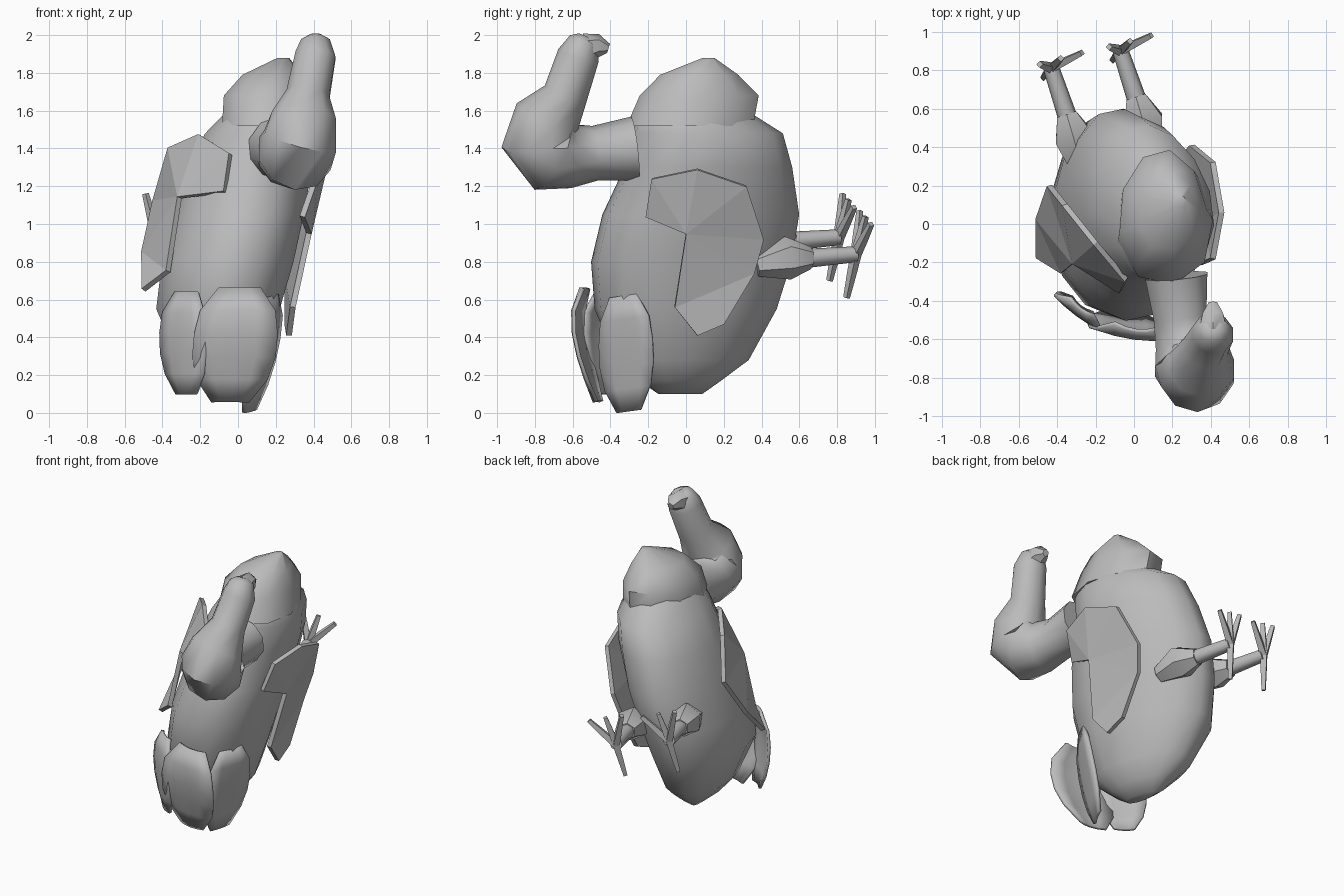
import bpy, bmesh, math
from mathutils import Vector

cube = bpy.data.objects.get("Cube")
if cube:
    bpy.data.objects.remove(cube)

grey = bpy.data.materials.new("plain_grey")
grey.use_nodes = True
grey.diffuse_color = (0.5, 0.5, 0.5, 1)
grey.node_tree.nodes["Principled BSDF"].inputs["Base Color"].default_value = (0.5, 0.5, 0.5, 1)


def finish(name, bm, smooth=True, thickness=0):
    bmesh.ops.recalc_face_normals(bm, faces=bm.faces)
    mesh = bpy.data.meshes.new(name)
    bm.to_mesh(mesh)
    bm.free()
    mesh.materials.append(grey)
    obj = bpy.data.objects.new(name, mesh)
    bpy.context.collection.objects.link(obj)
    if thickness:
        mod = obj.modifiers.new("thickness", "SOLIDIFY")
        mod.thickness = thickness
        mod.offset = 0
    if smooth:
        bpy.ops.object.select_all(action="DESELECT")
        obj.select_set(True)
        bpy.context.view_layer.objects.active = obj
        bpy.ops.object.shade_smooth_by_angle(angle=math.radians(50))
    return obj


def skin(bm, rings):
    """Join rings of points into a closed skin."""
    loops = [[bm.verts.new(p) for p in ring] for ring in rings]
    n = len(loops[0])
    for a, b in zip(loops, loops[1:]):
        for i in range(n):
            j = (i + 1) % n
            bm.faces.new((a[i], a[j], b[j], b[i]))
    bm.faces.new(loops[0])
    bm.faces.new(loops[-1])


def egg(name, slices, sides, turn):
    """Stack level oval slices (x, y, z, half width, half depth), wider at the front."""
    c, s = math.cos(turn), math.sin(turn)
    rings = []
    for x, y, z, rx, ry in slices:
        ring = []
        for k in range(sides):
            a = math.tau * k / sides
            u, v = rx * math.cos(a) * (1 - 0.12 * math.sin(a)), ry * math.sin(a)
            ring.append((x + u * c - v * s, y + u * s + v * c, z))
        rings.append(ring)
    bm = bmesh.new()
    skin(bm, rings)
    return finish(name, bm)


def tube(name, path, sides=8):
    """Sweep a round section along (point, radius) pairs."""
    pts = [Vector(p) for p, r in path]
    rings = []
    for i, (p, r) in enumerate(path):
        d = (pts[min(i + 1, len(pts) - 1)] - pts[max(i - 1, 0)]).normalized()
        u = d.cross(Vector((1, 0, 0))).normalized()
        w = d.cross(u)
        angles = [math.tau * k / sides for k in range(sides)]
        rings.append([pts[i] + r * (u * math.cos(a) + w * math.sin(a)) for a in angles])
    bm = bmesh.new()
    skin(bm, rings)
    return finish(name, bm)


def plate(name, points, thickness=0.03):
    bm = bmesh.new()
    bm.faces.new([bm.verts.new(p) for p in points])
    bm.normal_update()
    bmesh.ops.triangulate(bm, faces=bm.faces)
    return finish(name, bm, False, thickness)


def feather(name, base, tip, half, bulge):
    """Rounded tail feather, bowed outward."""
    base, tip, half, bulge = map(Vector, (base, tip, half, bulge))
    widths = (0.5, 0.9, 1, 1, 0.85, 0.45)
    bm = bmesh.new()
    rows = []
    for i, w in enumerate(widths):
        t = i / (len(widths) - 1)
        row = []
        for s in (-1, -0.5, 0, 0.5, 1):
            bow = bulge * (math.sin(math.pi * t ** 0.7) + 0.4 * (1 - s * s))
            row.append(bm.verts.new(base.lerp(tip, t) + half * w * s + bow))
        rows.append(row)
    for a, b in zip(rows, rows[1:]):
        for i in range(4):
            bm.faces.new((a[i], a[i + 1], b[i + 1], b[i]))
    return finish(name, bm, True, 0.02)


# Body and the cap over its upper end
egg("body", [
    (-0.09, -0.03, 0.10, 0.04, 0.12), (-0.09, -0.03, 0.17, 0.13, 0.22),
    (-0.10, -0.02, 0.28, 0.22, 0.36), (-0.12, 0.00, 0.55, 0.32, 0.49),
    (-0.07, 0.03, 0.80, 0.34, 0.54), (-0.01, 0.08, 1.05, 0.335, 0.53),
    (0.05, 0.12, 1.30, 0.325, 0.45), (0.11, 0.11, 1.48, 0.29, 0.41),
    (0.14, 0.05, 1.58, 0.22, 0.31), (0.15, 0.08, 1.70, 0.12, 0.15)], 14, math.radians(12))
egg("upper_cap", [
    (0.16, 0.02, 1.52, 0.25, 0.34), (0.15, 0.07, 1.68, 0.23, 0.32),
    (0.18, 0.07, 1.79, 0.16, 0.21), (0.24, 0.12, 1.88, 0.03, 0.03)], 9, 0)

# Bulging neck rising to a small head
tube("neck_and_head", [
    ((0.22, -0.27, 1.40), 0.17), ((0.24, -0.48, 1.375), 0.145),
    ((0.27, -0.61, 1.36), 0.17), ((0.30, -0.71, 1.37), 0.21),
    ((0.33, -0.775, 1.44), 0.205), ((0.35, -0.74, 1.55), 0.18),
    ((0.37, -0.64, 1.68), 0.12), ((0.41, -0.57, 1.89), 0.112),
    ((0.41, -0.54, 1.97), 0.08), ((0.41, -0.53, 1.995), 0.04)], 10)
tube("beak", [((0.41, -0.53, 1.93), 0.08), ((0.41, -0.46, 1.945), 0.06),
              ((0.41, -0.41, 1.93), 0.025)], 6)

# Wings: notched plates wrapped against both flanks
plate("left_wing", [
    (0.41, -0.18, 1.24), (0.455, 0.06, 1.29), (0.41, 0.32, 1.20), (0.30, 0.41, 0.92),
    (0.26, 0.36, 0.74), (0.26, 0.20, 0.47), (0.27, 0.06, 0.41),
    (0.29, -0.06, 0.56), (0.375, 0.00, 0.95), (0.34, -0.21, 1.04)])
plate("right_wing", [
    (-0.04, -0.29, 1.37), (-0.20, -0.10, 1.47), (-0.36, 0.10, 1.40),
    (-0.44, 0.20, 1.12), (-0.50, 0.03, 0.85), (-0.50, -0.17, 0.65),
    (-0.37, -0.25, 0.75), (-0.31, -0.20, 1.14), (-0.07, -0.35, 1.17)])

# Tail fan
feather("tail_middle", (0.01, -0.53, 0.66), (-0.04, -0.46, 0.06), (0.22, -0.03, 0), (0, -0.06, 0))
feather("tail_right", (-0.27, -0.43, 0.64), (-0.27, -0.42, 0.10), (-0.12, 0.09, 0), (-0.02, -0.03, 0))
feather("tail_left", (0.17, -0.33, 0.62), (0.06, -0.30, 0.01), (0.07, 0.14, 0.02), (0.02, 0, 0))

# Legs and feet
toes = {"outer": (-0.13, 0.92, 1.07), "middle": (-0.02, 0.95, 1.04),
        "inner": (0.09, 0.98, 1.00), "hind": (-0.11, 0.85, 0.61)}
for side, shift in (("left", Vector((0, 0, 0))), ("right", Vector((-0.36, -0.09, 0.09)))):
    ankle = Vector((-0.07, 0.90, 0.84)) + shift
    knee = Vector((0.01, 0.66, 0.82)) + shift
    tube(side + "_thigh", [(Vector((0.09, 0.37, 0.78)) + shift, 0.06),
                           (Vector((0.05, 0.54, 0.82)) + shift, 0.115), (knee, 0.06)], 6)
    tube(side + "_shin", [(knee, 0.05), (ankle, 0.042)], 8)
    for toe, end in toes.items():
        end = Vector(end) + shift
        tube(f"{side}_{toe}_toe", [(ankle, 0.03), (ankle.lerp(end, 0.5), 0.025), (end, 0.018)], 4)
